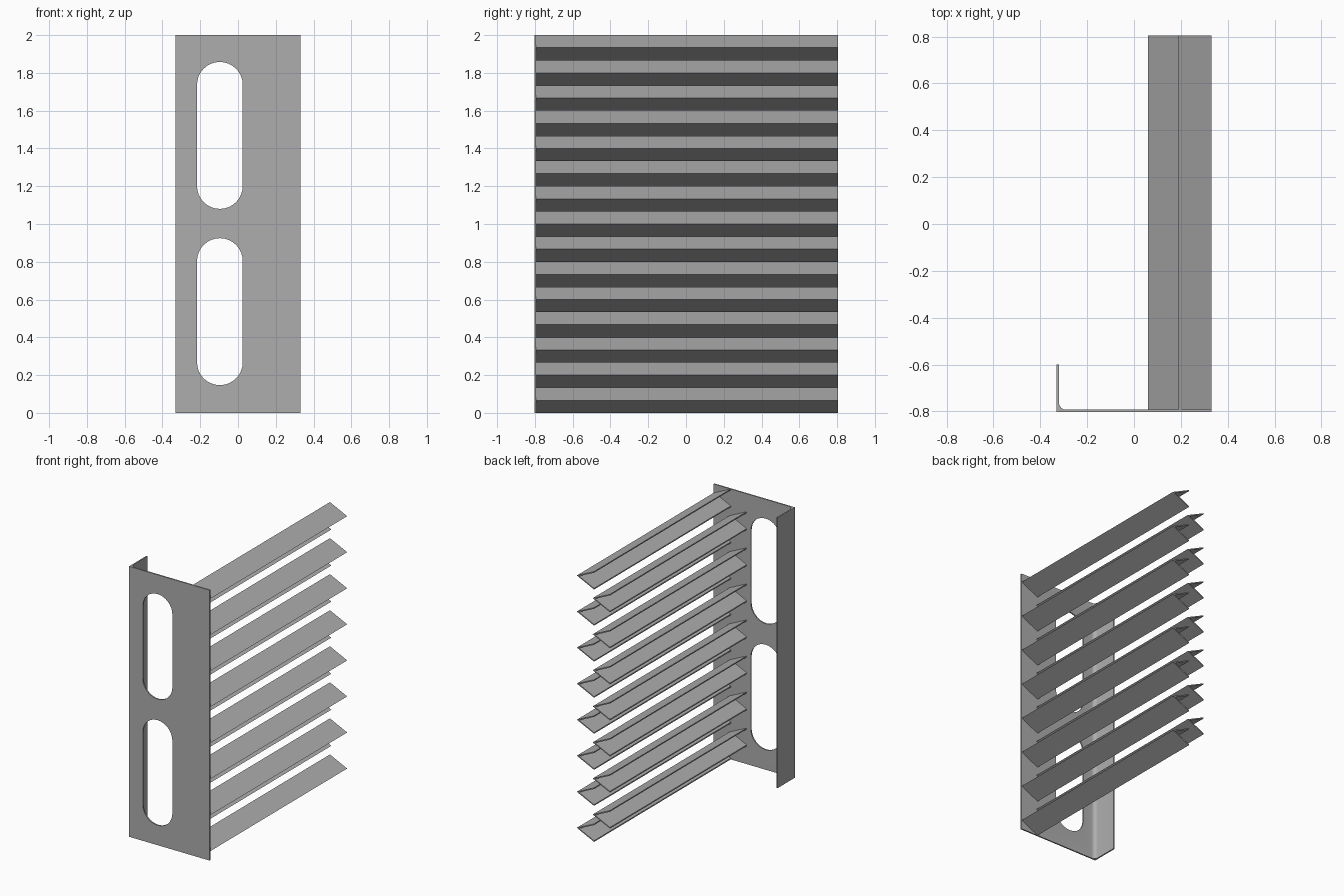
import bpy, bmesh, math

cube = bpy.data.objects.get("Cube")
if cube:
    bpy.data.objects.remove(cube, do_unlink=True)

steel = bpy.data.materials.new("grey_steel")
grey = (0.42, 0.42, 0.42, 1)
steel.use_nodes = True
steel.diffuse_color = grey
steel.node_tree.nodes["Principled BSDF"].inputs["Base Color"].default_value = grey


def prism(name, outline, sweep):
    """Extrude a closed outline of 3D points along the sweep vector."""
    bm = bmesh.new()
    face = bm.faces.new([bm.verts.new(p) for p in outline])
    out = bmesh.ops.extrude_face_region(bm, geom=[face])
    moved = [v for v in out["geom"] if isinstance(v, bmesh.types.BMVert)]
    bmesh.ops.translate(bm, verts=moved, vec=sweep)
    bmesh.ops.recalc_face_normals(bm, faces=bm.faces)
    mesh = bpy.data.meshes.new(name)
    bm.to_mesh(mesh)
    bm.free()
    mesh.materials.append(steel)
    obj = bpy.data.objects.new(name, mesh)
    bpy.context.collection.objects.link(obj)
    return obj


def select_only(obj):
    bpy.ops.object.select_all(action="DESELECT")
    obj.select_set(True)
    bpy.context.view_layer.objects.active = obj


SIDE, FRONT, BACK = 0.33, -0.803, 0.805
HEIGHT, SHEET = 2.0, 0.01

# Front panel with a return flange and a filleted inner corner
fillet = 0.03
cx, cy = -SIDE + SHEET + fillet, FRONT + SHEET + fillet
profile = [(-SIDE, FRONT), (SIDE, FRONT), (SIDE, FRONT + SHEET)]
for i in range(9):
    a = math.radians(270 - 90 * i / 8)
    profile.append((cx + fillet * math.cos(a), cy + fillet * math.sin(a)))
profile += [(-SIDE + SHEET, -0.6), (-SIDE, -0.6)]
panel = prism("front_panel", [(x, y, 0) for x, y in profile], (0, 0, HEIGHT))

# Two rounded slots cut through the panel
radius, slot_x, half = 0.121, -0.096, 0.268
for slot_z in (0.536, 1.469):
    ring = []
    for end in (1, -1):
        for i in range(17):
            a = math.pi * i / 16
            ring.append((slot_x + end * radius * math.cos(a), FRONT - 0.05,
                         slot_z + end * (half + radius * math.sin(a))))
    cutter = prism("slot_cutter", ring, (0, 0.1, 0))
    cutter.hide_render = True
    select_only(panel)
    cut = panel.modifiers.new("slot", "BOOLEAN")
    cut.operation, cut.solver, cut.object = "DIFFERENCE", "EXACT", cutter
    bpy.ops.object.modifier_apply(modifier=cut.name)
    bpy.data.objects.remove(cutter, do_unlink=True)
select_only(panel)
bpy.ops.object.shade_smooth_by_angle(angle=math.radians(30))

# Chevron louvre slats in two staggered columns
WIDTH, STEP, THICK = 0.141, HEIGHT / 15, 0.008
rise = STEP / 2
slope = math.atan2(rise, WIDTH)
drop = THICK / math.cos(slope)      # vertical thickness of a leg
inset = THICK / math.sin(slope)     # apex thickness along x
for n in range(15):
    outer = n % 2 == 0
    tip = SIDE if outer else SIDE - 0.13
    mid = (n + 0.5) * STEP
    chevron = [(tip, mid), (tip - WIDTH, mid + rise), (tip - WIDTH, mid + rise - drop),
               (tip - inset, mid), (tip - WIDTH, mid - rise + drop), (tip - WIDTH, mid - rise)]
    name = f"{'outer' if outer else 'inner'}_slat_{n // 2 + 1}"
    start = FRONT + SHEET
    prism(name, [(x, start, z) for x, z in chevron], (0, BACK - start, 0))
